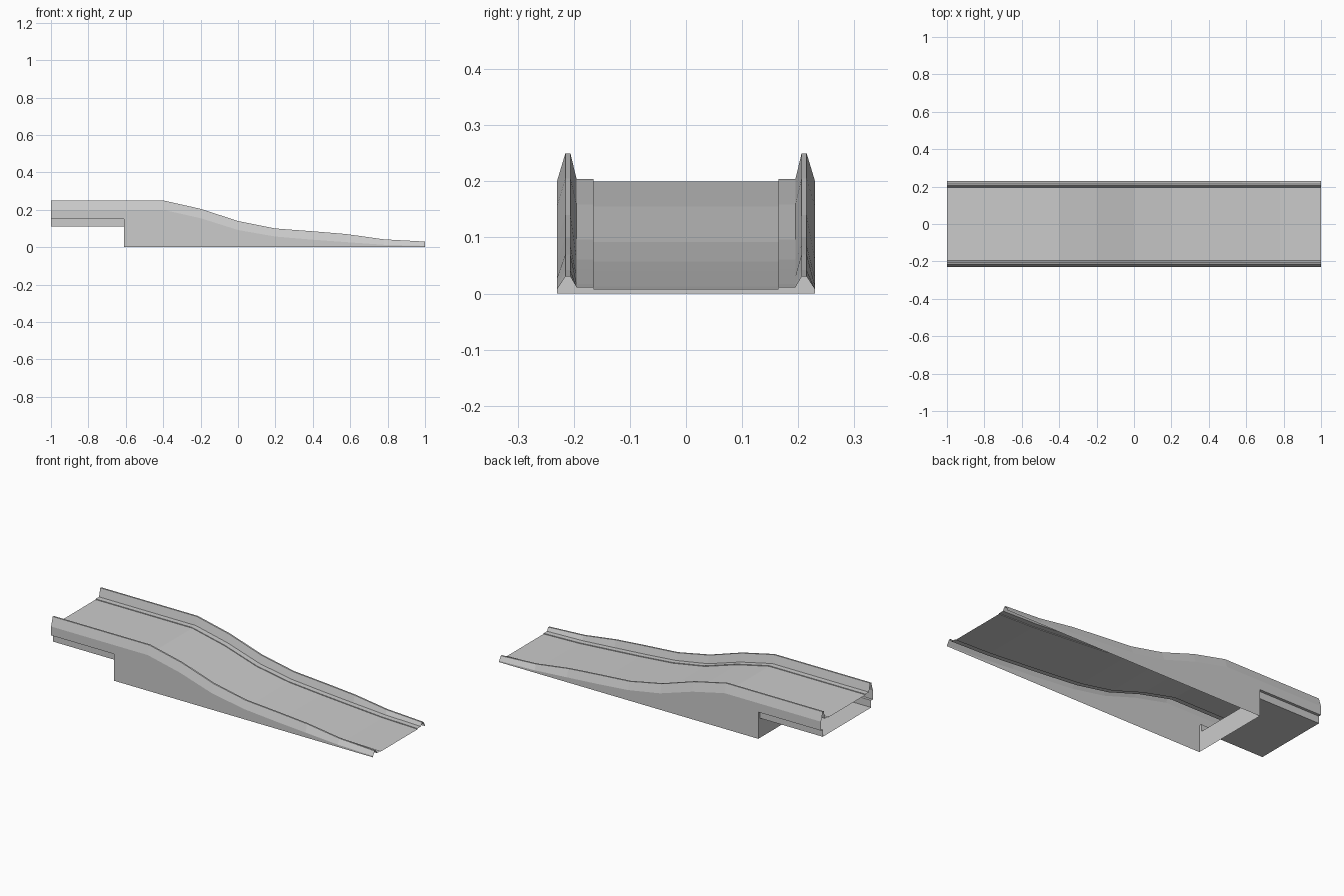
import bpy

if "Cube" in bpy.data.objects:
    bpy.data.objects.remove(bpy.data.objects["Cube"])

# Ramp stations: x, deck height, rail top height
RAMP = [(-0.61, 0.20, 0.25), (-0.40, 0.20, 0.25), (-0.20, 0.155, 0.205),
        (0.0, 0.092, 0.14), (0.20, 0.057, 0.10), (0.40, 0.04, 0.085),
        (0.58, 0.027, 0.07), (0.78, 0.013, 0.042), (1.0, 0.007, 0.03)]
STEP_X, FLOOR_Z, SKIRT_Z = -0.61, 0.11, 0.15
OUTER, INSET = 0.23, 0.215


def add_mesh(name, verts, faces):
    mesh = bpy.data.meshes.new(name)
    mesh.from_pydata(verts, [], faces)
    mesh.update()
    ob = bpy.data.objects.new(name, mesh)
    bpy.context.collection.objects.link(ob)
    return ob


def loft(name, xs, sections):
    n = len(sections[0])
    verts = [(x, y, z) for x, sec in zip(xs, sections) for y, z in sec]
    faces = [(i * n + j, (i + 1) * n + j, (i + 1) * n + j + 1, i * n + j + 1)
             for i in range(len(xs) - 1) for j in range(n - 1)]
    return add_mesh(name, verts, faces)


def mirrored(half):
    return [(-y, z) for y, z in half] + [(y, z) for y, z in reversed(half)]


# Half cross-section from the skirt, over the rail and kerb, to the deck
def section(deck, top, bottom):
    kerb = deck + 0.004
    return mirrored([(OUTER, bottom), (OUTER, deck), (0.215, top),
                     (0.206, top), (0.195, kerb), (0.165, kerb), (0.165, deck)])


# Sloping ramp shell with side skirts, open underneath
loft("ramp_shell", [s[0] for s in RAMP], [section(d, t, 0.0) for _, d, t in RAMP])

# Raised level end with short skirts
level = section(0.20, 0.25, SKIRT_Z)
loft("platform_shell", [-1.0, STEP_X], [level, level])

# Recessed tray below the level end
tray = [(INSET, FLOOR_Z), (INSET, SKIRT_Z), (OUTER, SKIRT_Z)]
tray = [(-y, z) for y, z in reversed(tray)] + tray
tray.reverse()
loft("platform_tray", [-1.0, STEP_X], [tray, tray])

# Upright wall at the step
outline = [(-OUTER, 0), (OUTER, 0), (OUTER, SKIRT_Z), (INSET, SKIRT_Z),
           (INSET, FLOOR_Z), (-INSET, FLOOR_Z), (-INSET, SKIRT_Z), (-OUTER, SKIRT_Z)]
add_mesh("step_wall", [(STEP_X, y, z) for y, z in outline],
         [tuple(reversed(range(len(outline))))])
